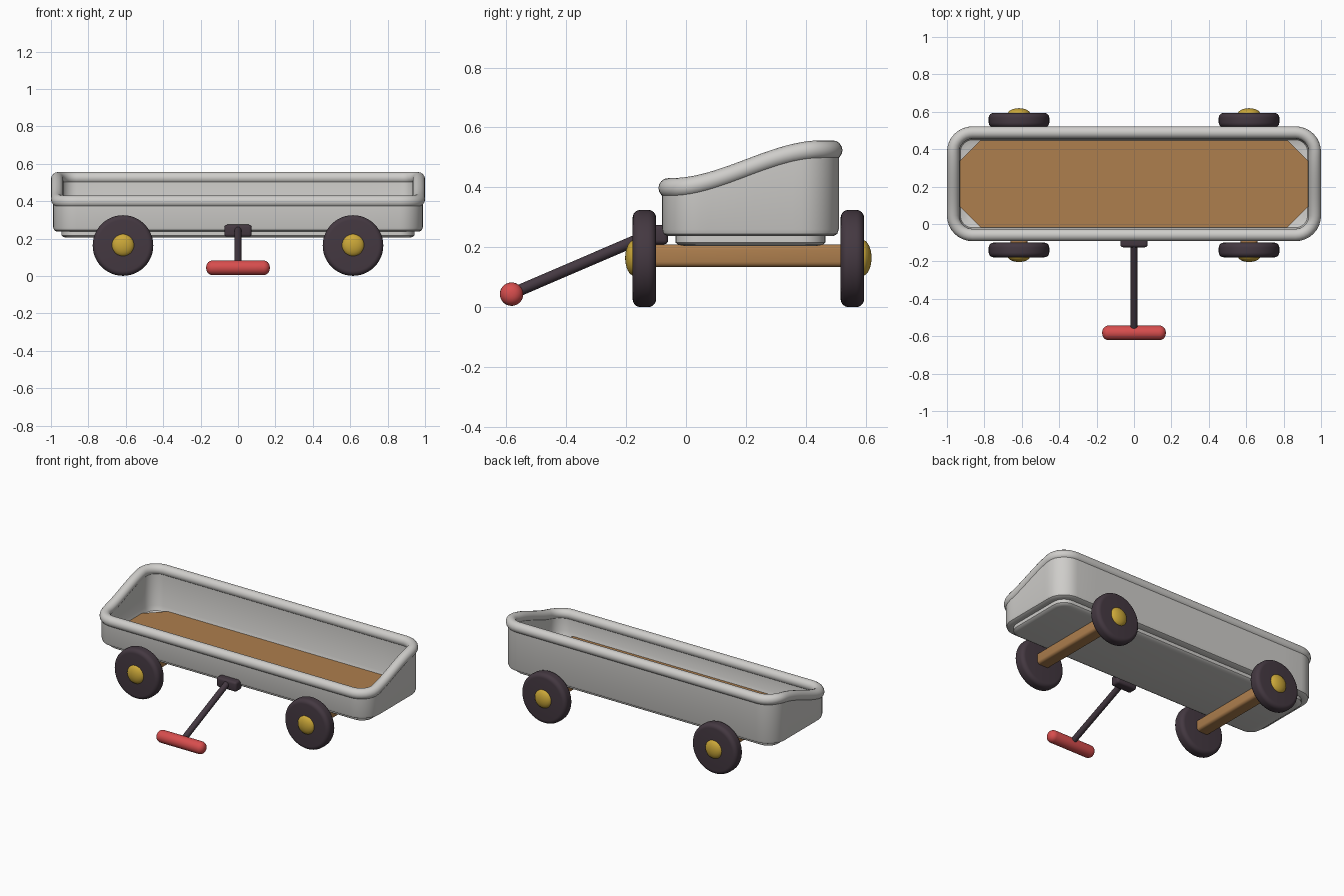
import bpy, bmesh, math
from mathutils import Vector

if "Cube" in bpy.data.objects:
    bpy.data.objects.remove(bpy.data.objects["Cube"])


def material(name, rgb):
    m = bpy.data.materials.new(name)
    m.use_nodes = True
    m.diffuse_color = (*rgb, 1)
    bsdf = m.node_tree.nodes["Principled BSDF"]
    bsdf.inputs["Base Color"].default_value = (*rgb, 1)
    bsdf.inputs["Roughness"].default_value = 0.6
    return m


GREY = material("light grey", (0.62, 0.61, 0.59))
WOOD = material("wood brown", (0.42, 0.21, 0.075))
DARK = material("dark plum", (0.058, 0.04, 0.053))
GOLD = material("golden yellow", (0.60, 0.39, 0.04))
RED = material("soft red", (0.68, 0.075, 0.075))

MID_Y = 0.215
HALF_X, HALF_Y, CORNER = 0.988, 0.295, 0.125


def finish(obj, name, mat, angle=40):
    obj.name = name
    obj.data.materials.clear()
    obj.data.materials.append(mat)
    bpy.ops.object.select_all(action="DESELECT")
    obj.select_set(True)
    bpy.context.view_layer.objects.active = obj
    bpy.ops.object.shade_smooth_by_angle(angle=math.radians(angle))
    return obj


def bevel(obj, width, segments=4):
    mod = obj.modifiers.new("rounding", "BEVEL")
    mod.width, mod.segments = width, segments
    bpy.context.view_layer.objects.active = obj
    bpy.ops.object.modifier_apply(modifier=mod.name)


def rim_height(y):
    t = min(max((y + 0.05) / 0.5, 0), 1)
    return 0.398 + 0.126 * t * t * (3 - 2 * t)


def outline(inset):
    """Rounded rectangle, with extra points along the sloping ends."""
    r = max(CORNER - inset, 0.03)
    cx, cy = HALF_X - inset - r, HALF_Y - inset - r
    pts = []
    for k, (sx, sy) in enumerate([(1, 1), (-1, 1), (-1, -1), (1, -1)]):
        for i in range(9):
            a = math.pi / 2 * (k + i / 8)
            pts.append((sx * cx + r * math.cos(a), MID_Y + sy * cy + r * math.sin(a)))
        for i in range(1, 12):
            if k % 2:
                pts.append((sx * (cx + r), MID_Y + sy * cy * (1 - i / 6)))
            else:
                pts.append((sx * cx * (1 - i / 6), MID_Y + sy * (cy + r)))
    return pts


def loft(name, rings, mat, closed=False):
    """Each ring is (inset, height, follows the rim)."""
    bm = bmesh.new()
    loops = []
    for inset, z, on_rim in rings:
        loops.append([bm.verts.new((x, y, z + (rim_height(y) if on_rim else 0)))
                      for x, y in outline(inset)])
    pairs = list(zip(loops, loops[1:]))
    if closed:
        pairs.append((loops[-1], loops[0]))
    else:
        bm.faces.new(loops[0])
        bm.faces.new(loops[-1])
    for a, b in pairs:
        for i in range(len(a)):
            j = (i + 1) % len(a)
            bm.faces.new((a[i], a[j], b[j], b[i]))
    bmesh.ops.recalc_face_normals(bm, faces=bm.faces)
    mesh = bpy.data.meshes.new(name)
    bm.to_mesh(mesh)
    bm.free()
    obj = bpy.data.objects.new(name, mesh)
    bpy.context.collection.objects.link(obj)
    return finish(obj, name, mat)


def box(name, centre, size, mat, width):
    bpy.ops.mesh.primitive_cube_add(size=1, location=centre)
    obj = bpy.context.object
    obj.scale = size
    bpy.ops.object.transform_apply(location=False, rotation=False, scale=True)
    bevel(obj, width)
    return finish(obj, name, mat)


def rod(name, start, end, radius, mat, width=0.0, sides=48):
    a, b = Vector(start), Vector(end)
    bpy.ops.mesh.primitive_cylinder_add(vertices=sides, radius=radius,
                                        depth=(b - a).length, location=(a + b) / 2)
    obj = bpy.context.object
    obj.rotation_euler = (b - a).to_track_quat("Z", "Y").to_euler()
    if width:
        bevel(obj, width, 6)
    return finish(obj, name, mat)


# Tub: stepped underside, outer wall, inner wall
loft("tub", [(0.075, 0.205, False), (0.055, 0.208, False), (0.045, 0.216, False),
             (0.045, 0.238, False), (0.018, 0.238, False), (0.005, 0.245, False),
             (0, 0.26, False), (0, 0, True), (0.046, 0, True),
             (0.048, 0.30, False), (0.06, 0.27, False), (0.085, 0.262, False)], GREY)

# Rolled rim
N = 16
loft("rolled_rim",
     [(0.021 - 0.033 * math.cos(2 * math.pi * i / N),
       0.033 * math.sin(2 * math.pi * i / N), True) for i in range(N)],
     GREY, closed=True)

# Wooden floor with cut corners
bpy.ops.mesh.primitive_cube_add(size=1, location=(0, MID_Y, 0.268))
floor = bpy.context.object
floor.scale = (1.86, 0.465, 0.03)
bpy.ops.object.transform_apply(location=False, rotation=False, scale=True)
bm = bmesh.new()
bm.from_mesh(floor.data)
uprights = [e for e in bm.edges if abs(e.verts[0].co.z - e.verts[1].co.z) > 0.01]
bmesh.ops.bevel(bm, geom=uprights, offset=0.11, segments=1, affect="EDGES")
bm.to_mesh(floor.data)
bm.free()
finish(floor, "floor_board", WOOD)

# Axles, wheels and hub caps
for sx, side in ((1, "left"), (-1, "right")):
    x = 0.615 * sx
    box(f"{side}_axle", (x, MID_Y - 0.005, 0.172), (0.09, 0.66, 0.076), WOOD, 0.018)
    for sy, end in ((-1, "front"), (1, "back")):
        y = -0.139 if sy < 0 else 0.555
        rod(f"{end}_{side}_wheel", (x, y - 0.039, 0.163), (x, y + 0.039, 0.163),
            0.162, DARK, 0.026)
        bpy.ops.mesh.primitive_uv_sphere_add(segments=32, ring_count=16, radius=1,
                                             location=(x, y + sy * 0.033, 0.165))
        hub = bpy.context.object
        hub.scale = (0.06, 0.031, 0.06)
        finish(hub, f"{end}_{side}_hub_cap", GOLD)

# Pull handle
box("handle_bracket", (0, -0.092, 0.242), (0.145, 0.065, 0.064), DARK, 0.014)
rod("handle_bar", (0, -0.10, 0.252), (0, -0.58, 0.046), 0.019, DARK, sides=24)
rod("handle_grip", (-0.17, -0.582, 0.044), (0.17, -0.582, 0.044), 0.039, RED, 0.034)
